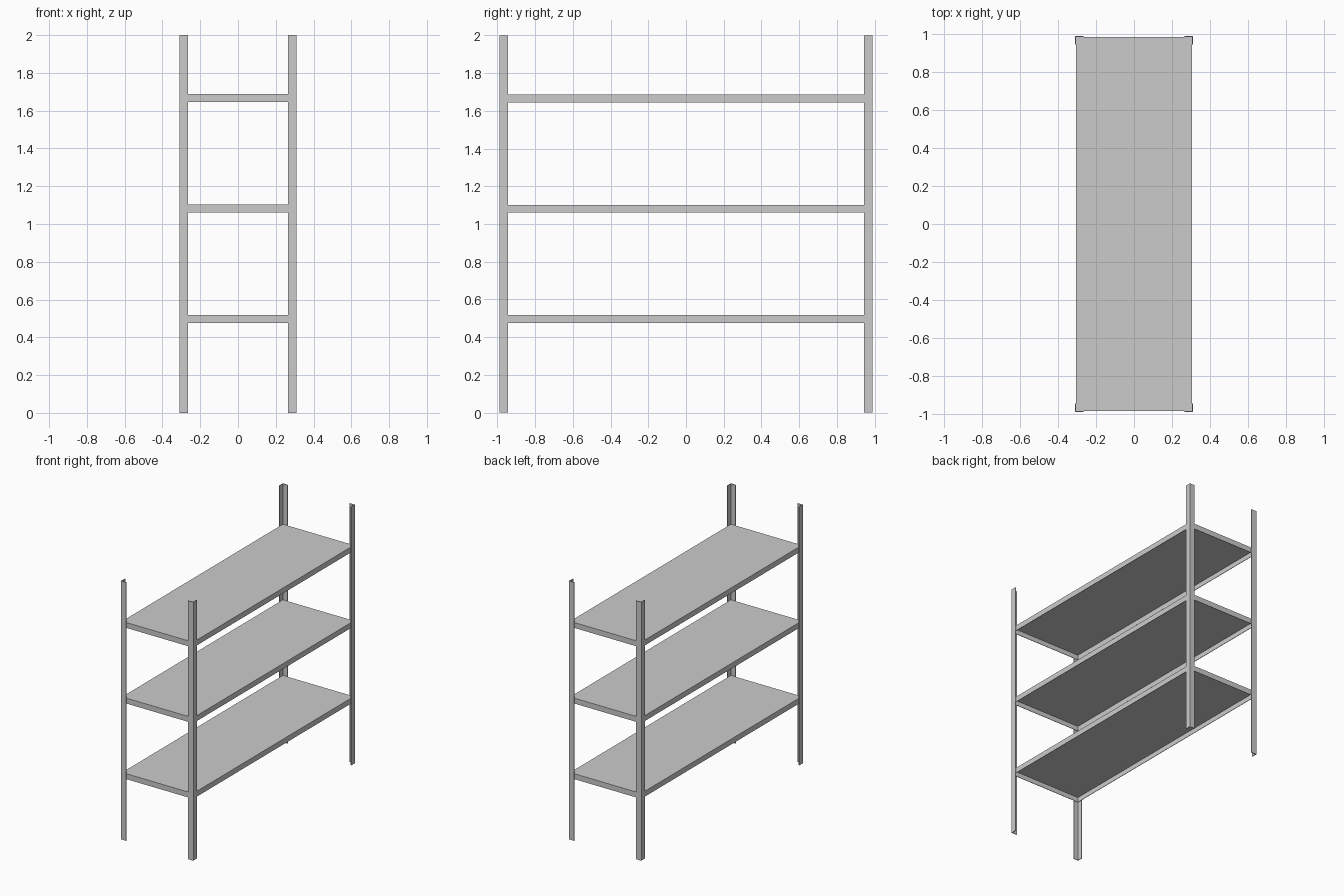
import bpy, bmesh

if "Cube" in bpy.data.objects:
    bpy.data.objects.remove(bpy.data.objects["Cube"])

HX, HY = 0.309, 0.988      # outer half size of the frame
T = 0.005                  # sheet metal thickness
LEG = 0.044                # width of each angle flange
SHELF_H = 0.042            # depth of the folded shelf rim


def make_object(name, bm):
    bmesh.ops.recalc_face_normals(bm, faces=bm.faces[:])
    mesh = bpy.data.meshes.new(name)
    bm.to_mesh(mesh)
    bm.free()
    ob = bpy.data.objects.new(name, mesh)
    bpy.context.collection.objects.link(ob)
    return ob


# L-shaped angle post, extruded upwards from its profile
def angle_post(name, sx, sy):
    bm = bmesh.new()
    profile = [(0, 0), (LEG, 0), (LEG, T), (T, T), (T, LEG), (0, LEG)]
    face = bm.faces.new([bm.verts.new((sx * (HX - a), sy * (HY - b), 0)) for a, b in profile])
    ext = bmesh.ops.extrude_face_region(bm, geom=[face])
    verts = [g for g in ext["geom"] if isinstance(g, bmesh.types.BMVert)]
    bmesh.ops.translate(bm, verts=verts, vec=(0, 0, 2))
    return make_object(name, bm)


# Shelf: folded sheet tray, open underneath
def shelf(name, top):
    bm = bmesh.new()
    bmesh.ops.create_cube(bm, size=1)
    bmesh.ops.scale(bm, verts=bm.verts[:], vec=(2 * (HX - T), 2 * (HY - T), SHELF_H))
    bmesh.ops.translate(bm, verts=bm.verts[:], vec=(0, 0, top - SHELF_H / 2))
    bm.normal_update()
    bottom = [f for f in bm.faces if f.normal.z < -0.5]
    bmesh.ops.inset_region(bm, faces=bottom, thickness=T)
    ext = bmesh.ops.extrude_face_region(bm, geom=bottom)
    verts = [g for g in ext["geom"] if isinstance(g, bmesh.types.BMVert)]
    bmesh.ops.translate(bm, verts=verts, vec=(0, 0, SHELF_H - T))
    bmesh.ops.delete(bm, geom=[f for f in bottom if f.is_valid], context='FACES')
    return make_object(name, bm)


for side, sx in (("left", -1), ("right", 1)):
    for end, sy in (("front", -1), ("back", 1)):
        angle_post(f"{end}_{side}_post", sx, sy)

for name, top in (("lower_shelf", 0.517), ("middle_shelf", 1.102), ("upper_shelf", 1.687)):
    shelf(name, top)
